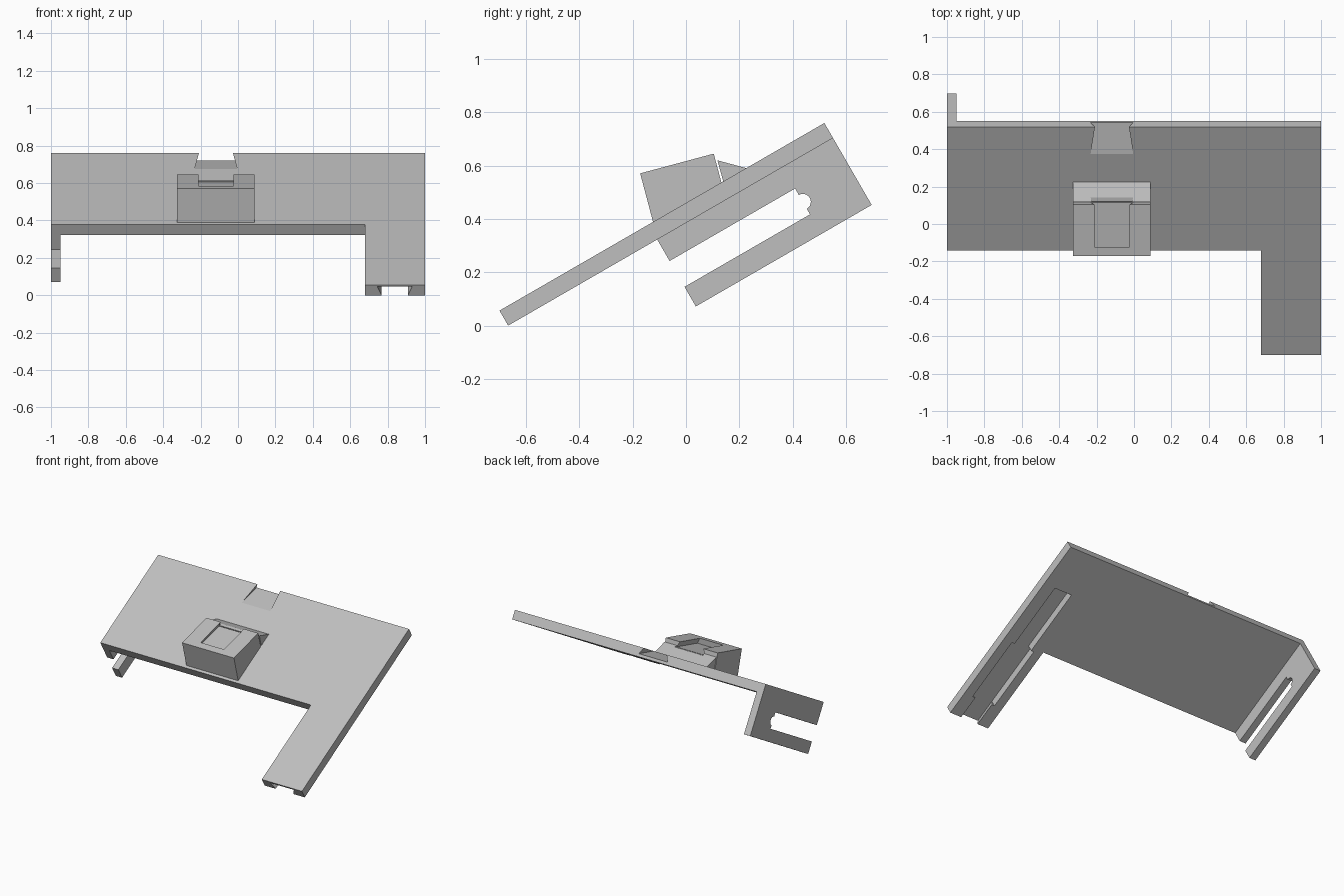
import bpy, bmesh, math
from mathutils import Vector

if "Cube" in bpy.data.objects:
    bpy.data.objects.remove(bpy.data.objects["Cube"], do_unlink=True)

grey = bpy.data.materials.new("plain_grey")
grey.use_nodes = True
grey.diffuse_color = (0.52, 0.52, 0.52, 1)
grey.node_tree.nodes["Principled BSDF"].inputs["Base Color"].default_value = grey.diffuse_color

# Slope frame: u runs up the tilted sheet, n is its normal, origin at the arm tip
C, S = math.cos(math.radians(30)), math.sin(math.radians(30))
TIP_Y, TIP_Z = -0.70, 0.056
LENGTH, THICK, DEPTH, FRONT = 1.408, 0.065, 0.355, 0.646


def slope(x, u, n):
    return Vector((x, TIP_Y + u * C - n * S, TIP_Z + u * S + n * C))


def prism(name, start, end):
    """Solid between two matching outlines."""
    bm = bmesh.new()
    a = [bm.verts.new(p) for p in start]
    b = [bm.verts.new(p) for p in end]
    bm.faces.new(a)
    bm.faces.new(b[::-1])
    for i in range(len(a)):
        j = (i + 1) % len(a)
        bm.faces.new((a[j], a[i], b[i], b[j]))
    bmesh.ops.recalc_face_normals(bm, faces=bm.faces)
    mesh = bpy.data.meshes.new(name)
    bm.to_mesh(mesh)
    bm.free()
    mesh.materials.append(grey)
    obj = bpy.data.objects.new(name, mesh)
    bpy.context.collection.objects.link(obj)
    return obj


def side_prism(name, outline, x0, x1):
    return prism(name, [Vector((x0, y, z)) for y, z in outline],
                 [Vector((x1, y, z)) for y, z in outline])


def groove(name, u0, u1, lip, ceiling):
    """Cutter for the channel under the arm; lip and ceiling are half widths."""
    mid, top, low = 0.838, -0.012, -THICK - 0.02
    flare = lip + (lip - ceiling) * 0.38
    section = [(-flare, low), (flare, low), (ceiling, top), (-ceiling, top)]
    return prism(name, [slope(mid + x, u0, n) for x, n in section],
                 [slope(mid + x, u1, n) for x, n in section])


def cut(obj, cutters):
    for c in cutters:
        c.hide_render = True
        mod = obj.modifiers.new("cut", 'BOOLEAN')
        mod.operation = 'DIFFERENCE'
        mod.solver = 'EXACT'
        mod.object = c
    bpy.context.view_layer.update()
    done = obj.evaluated_get(bpy.context.evaluated_depsgraph_get())
    mesh = bpy.data.meshes.new_from_object(done)
    obj.modifiers.clear()
    obj.data = mesh


# L-shaped sheet with its long arm
plan = [(-1, FRONT), (0.68, FRONT), (0.68, 0), (1, 0), (1, LENGTH), (-1, LENGTH)]
sheet = prism("sloped_sheet", [slope(x, u, 0) for x, u in plan],
              [slope(x, u, -THICK) for x, u in plan])

# Slotted side bracket with a round relief at the slot end
slot_end, slot_top, slot_low, relief = 1.19, -0.158, -0.27, -0.216
arc = [(slot_end + 0.03 * math.cos(t), relief + 0.03 * math.sin(t))
       for t in (math.pi / 2 - math.pi * i / 12 for i in range(13))]
outline = [(FRONT, -THICK), (FRONT, slot_top), (slot_end, slot_top), *arc,
           (slot_end, slot_low), (FRONT, slot_low), (FRONT, -DEPTH),
           (LENGTH, -DEPTH), (LENGTH, -THICK)]
prism("slotted_bracket", [slope(-1, u, n) for u, n in outline],
      [slope(-0.95, u, n) for u, n in outline])

# Block and rear wedge on the sheet
block = side_prism("top_block", [(-0.172, 0.571), (0.104, 0.645), (0.136, 0.525),
                                 (-0.119, 0.371)], -0.325, 0.088)
wedge = side_prism("rear_wedge", [(0.118, 0.62), (0.225, 0.591), (0.215, 0.57),
                                  (0.144, 0.525)], -0.325, 0.088)

# Dovetail channel running through block, wedge and sheet
tilt = math.tan(math.radians(15))
section = [(-0.232, 0), (-0.004, 0), (-0.032, 0.055), (-0.204, 0.055)]
channel = prism("dovetail_cutter", *[
    [Vector((x, y, 0.608 + (y - 0.12) * tilt + h)) for x, h in section]
    for y in (-0.123, 0.7)])

# Channel under the arm: dovetail mouth, wide pocket, narrow tail
grooves = [groove("mouth_cutter", -0.1, 0.17, 0.070, 0.093),
           groove("pocket_cutter", 0.165, 0.625, 0.093, 0.093),
           groove("tail_cutter", 0.62, 1.097, 0.070, 0.070)]

cut(sheet, [channel] + grooves)
cut(block, [channel])
cut(wedge, [channel])
for helper in [channel] + grooves:
    bpy.data.objects.remove(helper, do_unlink=True)
